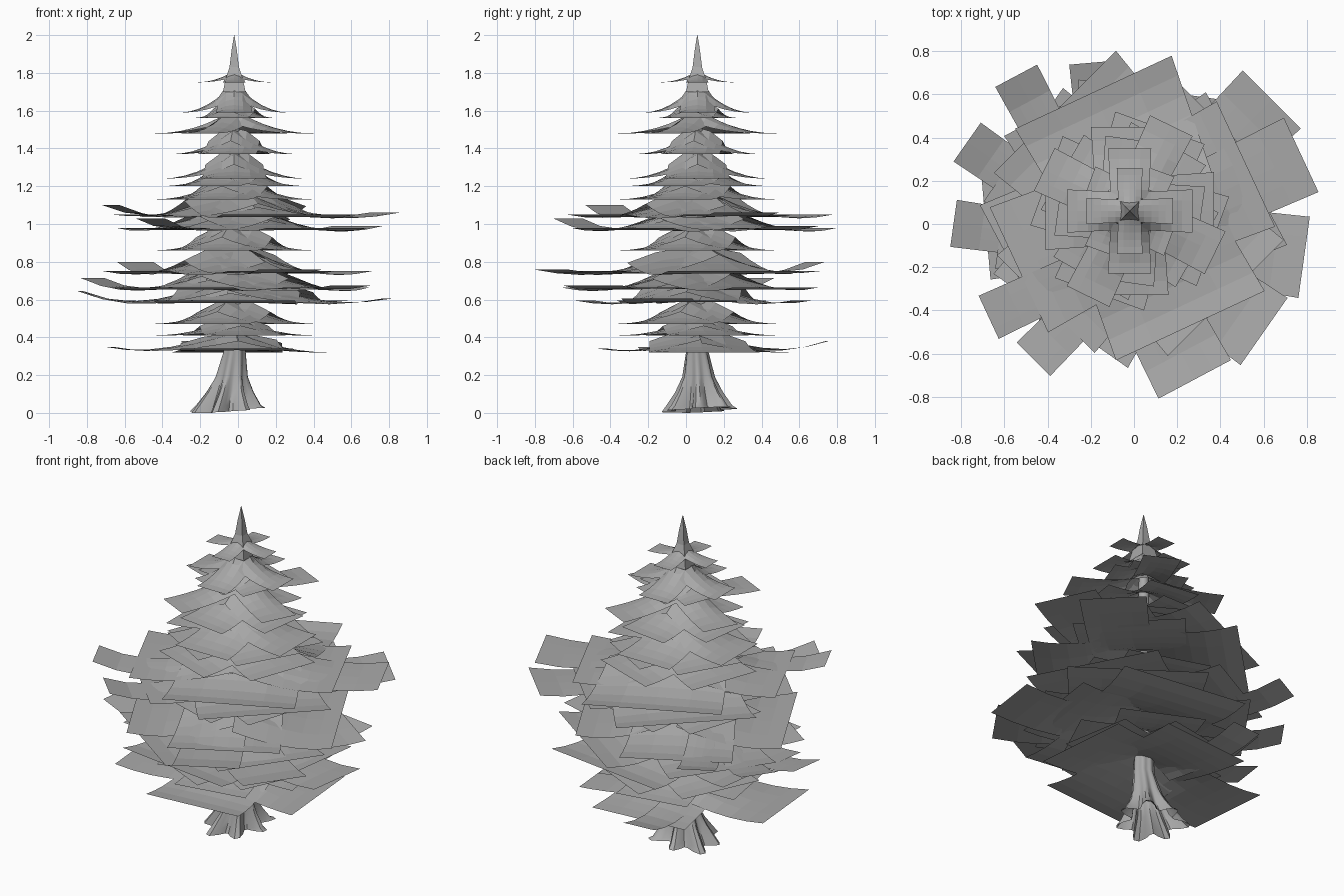
import bpy, bmesh, math
from mathutils import Vector, Matrix

cube = bpy.data.objects.get("Cube")
if cube:
    bpy.data.objects.remove(cube, do_unlink=True)

AXIS = Vector((-0.02, 0.06, 0))

grey = bpy.data.materials.new("plain_grey")
grey.use_nodes = True
colour = (0.4, 0.4, 0.4, 1)
grey.diffuse_color = colour
grey.node_tree.nodes["Principled BSDF"].inputs["Base Color"].default_value = colour


def finish(name, bm, smooth=False):
    mesh = bpy.data.meshes.new(name)
    bm.to_mesh(mesh)
    bm.free()
    obj = bpy.data.objects.new(name, mesh)
    bpy.context.collection.objects.link(obj)
    mesh.materials.append(grey)
    if smooth:
        bpy.context.view_layer.objects.active = obj
        obj.select_set(True)
        bpy.ops.object.shade_smooth_by_angle(angle=math.radians(40))
        obj.select_set(False)


def loft(bm, rings, closed=True):
    """Bridge successive rows of points with quads."""
    rows = [[bm.verts.new(p) for p in ring] for ring in rings]
    for a, b in zip(rows, rows[1:]):
        n = len(a)
        for i in range(n if closed else n - 1):
            j = (i + 1) % n
            bm.faces.new((a[i], a[j], b[j], b[i]))
    return rows


def add_bough(bm, angle, tip, drop, length, half, curl=0, shift=0):
    """One sheet, arched across, sweeping from the trunk to a flat or upturned tip."""
    turn = Matrix.Rotation(math.radians(angle), 4, 'Z')
    steps = 6
    strips = []
    for side in (1, 0.5, 0, -0.5, -1):
        strip = []
        for i in range(steps + 1):
            t = i / steps
            y = shift + side * half * (0.85 + 0.15 * t)
            arch = 1 - 0.7 * (y / (half + abs(shift))) ** 2
            z = tip + drop * arch * (1 - t) ** 2 + curl * max(0, 2 * t - 1) ** 2
            strip.append(AXIS + turn @ Vector((length * t, y, z)))
        strips.append(strip)
    loft(bm, strips, closed=False)


# Small tiers, plain crosses of four: tip height, drop, angle, reach, half width
small_tiers = [
    (1.75, .06, 0, .2, .06),
    (1.59, .16, 0, .29, .1),
    (1.56, .1, -20, .22, .14),
    (1.48, .13, -26, .44, .11),
    (1.37, .14, -8, .33, .16),
    (1.24, .15, 0, .39, .18),
    (1.2, .14, -30, .36, .2),
    (1.13, .14, -20, .41, .22),
    (.86, .14, -18, .4, .25),
    (.47, .13, -25, .43, .25),
    (.41, .1, 10, .42, .22),
]
for number, (tip, drop, angle, reach, half) in enumerate(small_tiers, 1):
    bm = bmesh.new()
    for k in range(4):
        add_bough(bm, angle + 90 * k, tip, drop, reach, half)
    finish(f"small_bough_tier_{number}", bm)

# Large tiers: four broad boughs over one long bough and one narrow upturned bough
large_tiers = [(1.02, 25), (.95, 45), (.72, -62), (.635, -35), (.565, -8)]
for number, (tip, angle) in enumerate(large_tiers, 1):
    bm = bmesh.new()
    add_bough(bm, angle, tip, .16, .83, .19, .04, -.1)
    add_bough(bm, angle, tip + .01, .16, .58, .32, .02, -.03)
    add_bough(bm, angle + 90, tip, .16, .57, .4, .03, -.08)
    add_bough(bm, angle + 180, tip, .16, .8, .11, .08, .17)
    add_bough(bm, angle + 180, tip + .01, .16, .58, .32, .02, .03)
    add_bough(bm, angle + 270, tip, .16, .6, .38, .03, .03)
    finish(f"large_bough_tier_{number}", bm)

# Lowest skirt of boughs
bm = bmesh.new()
add_bough(bm, -85, .32, .1, .5, .3, .02, -.03)
add_bough(bm, 5, .32, .12, .5, .3)
add_bough(bm, 95, .32, .1, .5, .3)
add_bough(bm, 95, .32, .1, .7, .1, .06, .12)
add_bough(bm, 185, .32, .12, .67, .26, .03)
finish("lowest_bough_tier", bm)

# Trunk with ridged, spreading roots, open underneath
bm = bmesh.new()
sides, roots = 42, 7
profile = [(0.01, .165, .28), (.05, .145, .26), (.12, .11, .2), (.2, .08, .12),
           (.33, .058, .06), (.7, .048, .03), (1.3, .036, 0), (1.8, .02, 0)]
rings = []
for z, radius, ridge in profile:
    ring = []
    for i in range(sides):
        a = math.tau * i / sides
        wave = math.cos(roots * a + 0.6) + 0.3 * math.sin(3 * a)
        r = radius * (1 + ridge * wave)
        lift = 0.015 * (1 + math.cos(a - 0.6)) if z < 0.04 else 0
        base = Vector((-0.04, 0.02, 0)) * max(0, 1 - z / 0.33)
        ring.append(AXIS + base + Vector((r * math.cos(a), r * math.sin(a), z + lift - 0.01)))
    rings.append(ring)
rows = loft(bm, rings)
bm.faces.new(rows[-1])
finish("trunk", bm, smooth=True)

# Pointed four-sided leader on a flared collar
bm = bmesh.new()
rings = [[AXIS + Vector((x * r, y * r, z)) for x, y in ((-1, -1), (1, -1), (1, 1), (-1, 1))]
         for z, r in ((1.7, .06), (1.77, .045), (1.83, .025), (1.92, .014), (2.0, .001))]
rows = loft(bm, rings)
bm.faces.new(rows[-1])
finish("top_spike", bm)
